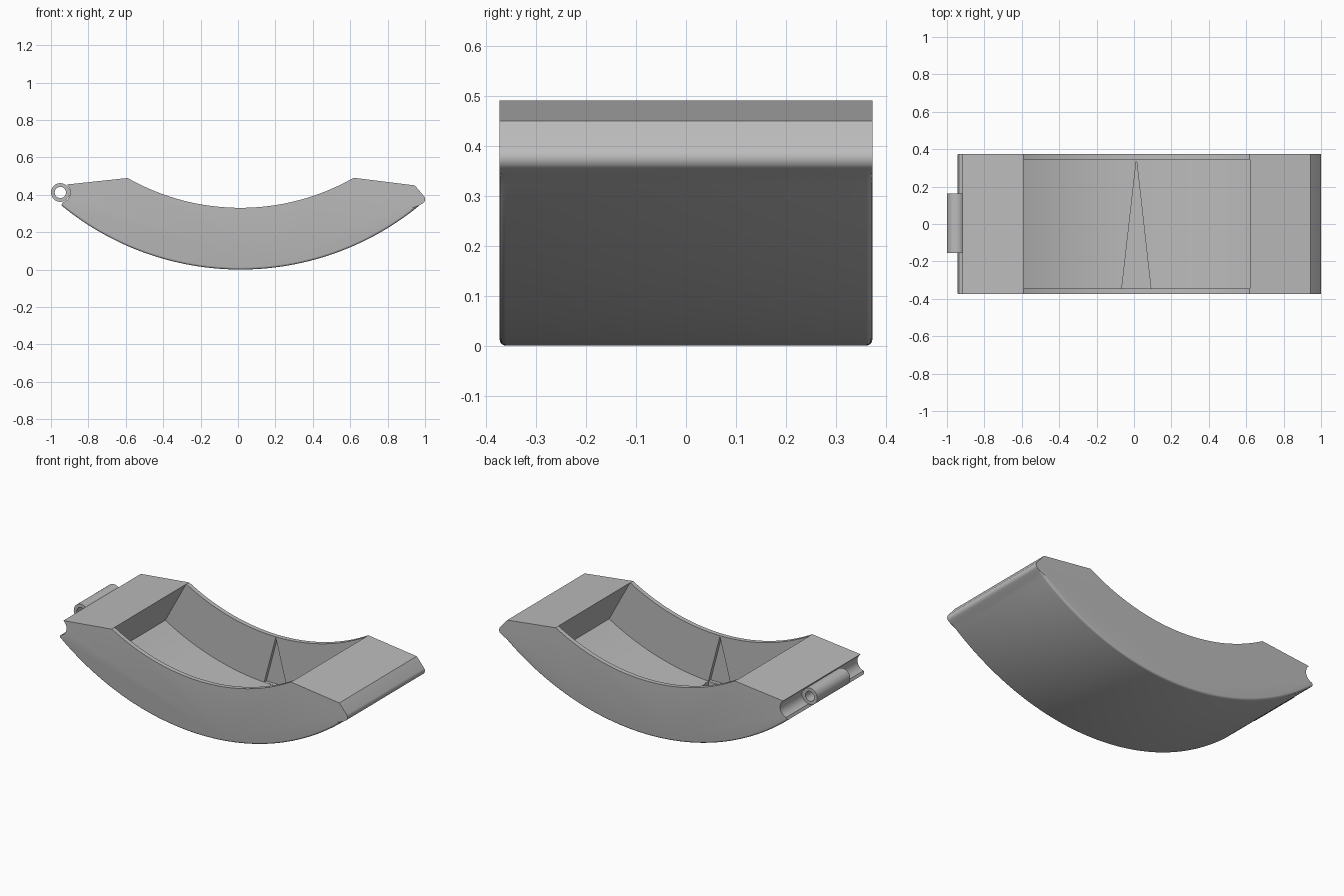
import bpy, bmesh, math
from mathutils import Vector

cube = bpy.data.objects.get("Cube")
if cube:
    bpy.data.objects.remove(cube, do_unlink=True)

grey = bpy.data.materials.new("plain grey")
grey.use_nodes = True
grey.diffuse_color = (0.5, 0.5, 0.5, 1)
grey.node_tree.nodes["Principled BSDF"].inputs["Base Color"].default_value = grey.diffuse_color

MID = 0.013          # x of the arc centres
HALF = 0.373         # half width of the body
WALL = 0.345         # half width of the cavity


def arc(cx, cz, r, a0, a1, n):
    """Points on an arc in the xz plane, angles in degrees from +x."""
    angles = [math.radians(a0 + (a1 - a0) * i / n) for i in range(n + 1)]
    return [(cx + r * math.cos(a), cz + r * math.sin(a)) for a in angles]


def sweep_to(x, r, cz):
    """Angle of the point with this x on the lower half of a centred circle."""
    return math.degrees(-math.acos((x - MID) / r))


def prism(name, points, lo, hi, axis="y", bevel_test=None):
    """Extrude an outline: xz outlines along y, xy outlines along z."""
    bm = bmesh.new()
    place = (lambda p: (p[0], lo, p[1])) if axis == "y" else (lambda p: (p[0], p[1], lo))
    face = bm.faces.new([bm.verts.new(place(p)) for p in points])
    moved = bmesh.ops.extrude_face_region(bm, geom=[face])["geom"]
    step = Vector((0, hi - lo, 0) if axis == "y" else (0, 0, hi - lo))
    bmesh.ops.translate(bm, vec=step, verts=[v for v in moved if isinstance(v, bmesh.types.BMVert)])
    bmesh.ops.recalc_face_normals(bm, faces=bm.faces)
    if bevel_test:
        edges = [e for e in bm.edges if bevel_test(e)]
        bmesh.ops.bevel(bm, geom=edges, offset=0.012, segments=4, profile=0.5, affect="EDGES")
    mesh = bpy.data.meshes.new(name)
    bm.to_mesh(mesh)
    bm.free()
    mesh.materials.append(grey)
    ob = bpy.data.objects.new(name, mesh)
    bpy.context.collection.objects.link(ob)
    return ob


def cut(target, cutter):
    mod = target.modifiers.new("cut", "BOOLEAN")
    mod.operation, mod.solver, mod.object = "DIFFERENCE", "EXACT", cutter
    bpy.context.view_layer.objects.active = target
    bpy.ops.object.modifier_apply(modifier=mod.name)
    bpy.data.objects.remove(cutter, do_unlink=True)


def smooth(ob):
    bpy.ops.object.select_all(action="DESELECT")
    ob.select_set(True)
    bpy.context.view_layer.objects.active = ob
    bpy.ops.object.shade_smooth_by_angle(angle=math.radians(30))


# Curved body: outer arc, rounded right tip, sloped shoulders, inner arc, hinge groove
OUT_R, IN_R, IN_Z = 1.508, 1.22, 1.55
outer = arc(MID, OUT_R, OUT_R, sweep_to(-0.945, OUT_R, OUT_R), sweep_to(0.972, OUT_R, OUT_R), 56)
tip = arc(0.974, 0.376, 0.026, -50, 38, 6)
inner = arc(MID, IN_Z, IN_R, sweep_to(0.618, IN_R, IN_Z), sweep_to(-0.59, IN_R, IN_Z), 40)
groove = arc(-0.95, 0.412, 0.054, 52, -76, 12)
outline = outer + tip + [(0.945, 0.45)] + inner + groove


def on_outer_rim(edge):
    def near(v):
        r = math.hypot(v.co.x - MID, v.co.z - OUT_R)
        return abs(r - OUT_R) < 0.002 and v.co.z < 0.4
    a, b = edge.verts
    return near(a) and near(b) and abs(a.co.y - b.co.y) < 0.01


body = prism("curved_body", outline, -HALF, HALF, bevel_test=on_outer_rim)

# Open cavity with radial end walls and a curved floor
FLOOR_R = 1.478
floor = arc(MID, OUT_R, FLOOR_R, sweep_to(-0.732, FLOOR_R, OUT_R), sweep_to(0.76, FLOOR_R, OUT_R), 48)
cavity = prism("cavity_cutter", floor + [(0.619, 0.491), (0.57, 0.6), (-0.54, 0.6), (-0.591, 0.491)], -WALL, WALL)
cut(body, cavity)

# Shallow tapered recesses in the side walls and the floor
cut(body, prism("wall_recess_cutter", [(MID, 0.325), (-0.065, 0.032), (0.09, 0.032)], -0.366, 0.366))
cut(body, prism("floor_recess_cutter", [(MID, 0.344), (-0.065, -0.344), (0.09, -0.344)], 0.01, 0.1, axis="z"))
smooth(body)

# Hinge barrel with a pin hole, and its web into the groove
barrel = prism("hinge_barrel", arc(-0.95, 0.412, 0.05, 0, 352.5, 47), -0.155, 0.163)
cut(barrel, prism("pin_hole_cutter", arc(-0.95, 0.412, 0.03, 0, 352.5, 47), -0.3, 0.3))
smooth(barrel)
prism("hinge_web", [(-0.915, 0.395), (-0.88, 0.395), (-0.88, 0.43), (-0.915, 0.43)], -0.154, 0.162)
